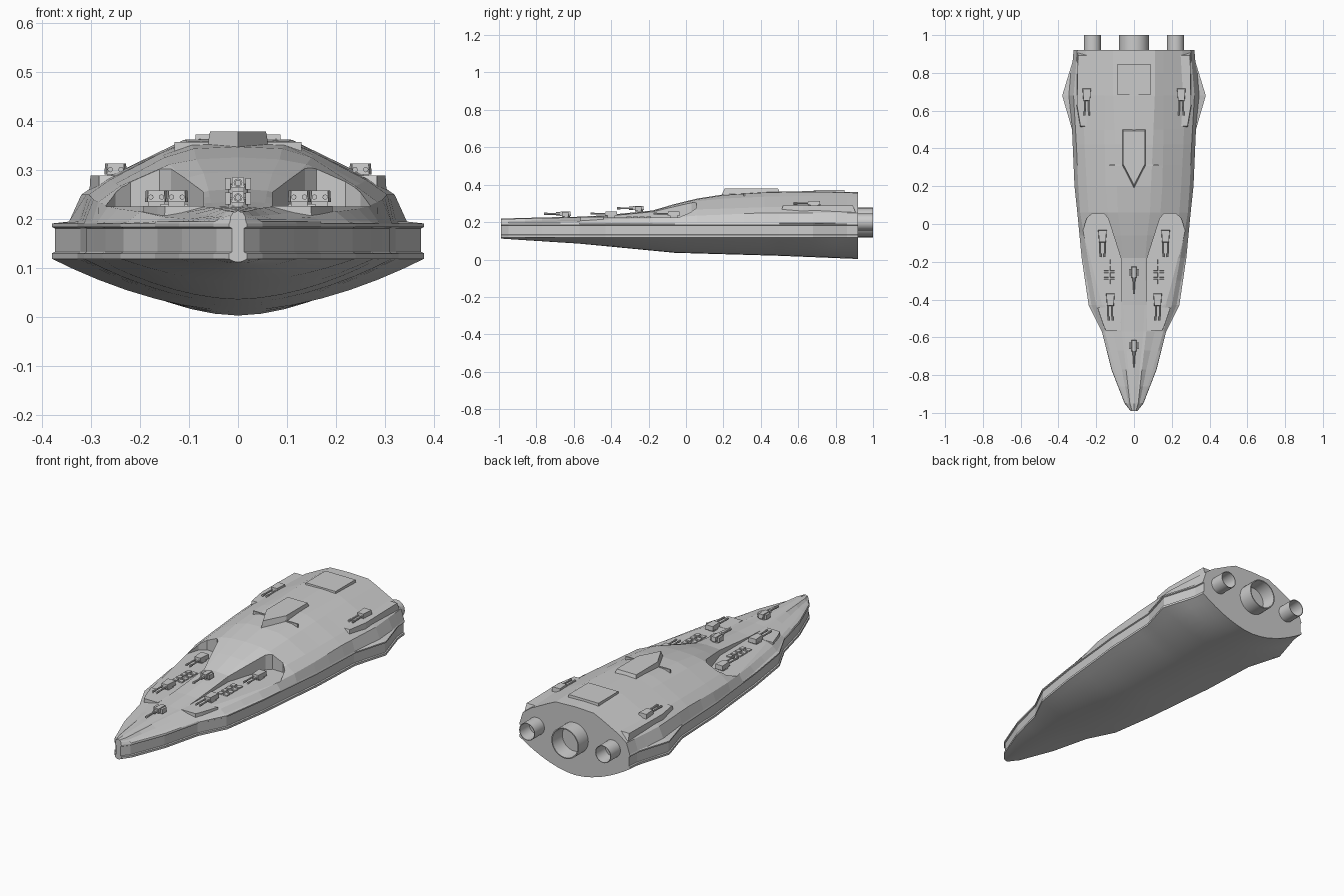
import bpy, bmesh, math
from mathutils import Vector, Matrix

if "Cube" in bpy.data.objects:
    bpy.data.objects.remove(bpy.data.objects["Cube"])


def finish(name, bm):
    bmesh.ops.recalc_face_normals(bm, faces=bm.faces[:])
    me = bpy.data.meshes.new(name)
    bm.to_mesh(me)
    bm.free()
    ob = bpy.data.objects.new(name, me)
    bpy.context.collection.objects.link(ob)
    return ob


def interp(table, y):
    for a, b in zip(table, table[1:]):
        if y <= b[0] + 1e-6:
            t = (y - a[0]) / (b[0] - a[0])
            return [p + (q - p) * t for p, q in zip(a[1:], b[1:])]
    return list(table[-1][1:])


def add_prism(bm, pts, z0, z1, inset=1.0):
    """Vertical prism; the top is scaled towards its centre by inset."""
    cx = sum(p[0] for p in pts) / len(pts)
    cy = sum(p[1] for p in pts) / len(pts)
    lo = [bm.verts.new((x, y, z0)) for x, y in pts]
    hi = [bm.verts.new((cx + (x - cx) * inset, cy + (y - cy) * inset, z1)) for x, y in pts]
    n = len(pts)
    bm.faces.new(lo)
    bm.faces.new(hi)
    for i in range(n):
        bm.faces.new((lo[i], lo[(i + 1) % n], hi[(i + 1) % n], hi[i]))


def rect(x, y, w, l, wf=None):
    """Plan rectangle, front edge width wf."""
    wf = wf or w
    return [(x - wf / 2, y - l / 2), (x + wf / 2, y - l / 2), (x + w / 2, y + l / 2), (x - w / 2, y + l / 2)]


def add_rod(bm, x, y0, y1, z, r, seg=8):
    m = Matrix.Translation((x, (y0 + y1) / 2, z)) @ Matrix.Rotation(math.pi / 2, 4, 'X')
    bmesh.ops.create_cone(bm, cap_ends=True, segments=seg, radius1=r, radius2=r, depth=abs(y1 - y0), matrix=m)


# Hull: plan width of the armour belt, keel line, and upper deck section
belt = [(-.99, .018), (-.95, .05), (-.77, .12), (-.57, .17), (-.43, .24), (-.18, .277), (.06, .3), (.2, .315),
        (.5, .328), (.68, .38), (.86, .325), (.92, .32)]
keel = [(-.99, .112), (-.9, .106), (-.57, .085), (-.06, .036), (.5, .02), (.92, .003)]
# y, outer shoulder x z, inner shoulder x z, hump side x z, top edge x, crest z
deck = [(-.99, .015, .205, .012, .210, .009, .215, .005, .218),
        (-.95, .040, .200, .030, .206, .022, .217, .015, .220),
        (-.77, .100, .200, .065, .208, .042, .222, .030, .225),
        (-.57, .155, .205, .110, .213, .065, .225, .050, .229),
        (-.43, .200, .215, .170, .225, .070, .232, .055, .237),
        (-.18, .245, .221, .205, .237, .080, .252, .060, .262),
        (-.06, .265, .226, .225, .252, .110, .283, .070, .297),
        (.06, .285, .235, .240, .268, .140, .312, .085, .326),
        (.20, .295, .240, .250, .272, .150, .326, .090, .348),
        (.42, .305, .250, .262, .280, .155, .336, .100, .362),
        (.68, .320, .250, .270, .284, .155, .340, .110, .366),
        (.92, .300, .250, .255, .284, .155, .335, .110, .360)]
ys = sorted({r[0] for t in (belt, deck) for r in t} | {-.86, -.67, -.3, .31, .8})


def section(y):
    w, = interp(belt, y)
    zk, = interp(keel, y)
    xs, zs, xi, zi, xh, zh, xt, zc = interp(deck, y)
    half = [(w * t, zk + (.119 - zk) * t ** 1.8) for t in (.15, .3, .45, .6, .75, .88)]
    half += [(w, .119), (w, .130), (w - .006, .133), (w - .006, .181), (w, .184), (w, .191),
             (min(w - .002, xs + .025), .195), (xs, zs), (xi, zi), (xh, zh), (xt, zc - .004)]
    return [(0, zk)] + half + [(0, zc)] + [(-x, z) for x, z in reversed(half)]


bm = bmesh.new()
rings = [[bm.verts.new((x, y, z)) for x, z in section(y)] for y in ys]
n = len(rings[0])
for a, b in zip(rings, rings[1:]):
    for i in range(n):
        f = bm.faces.new((a[i], a[(i + 1) % n], b[(i + 1) % n], b[i]))
        f.smooth = i < 7 or i >= n - 7
bm.faces.new(rings[0])
bm.faces.new(rings[-1])
hull = finish("hull", bm)

# Gun deck recesses with rounded rear arches
bay = [(.07, -.52), (.07, -.18), (.137, .03), (.16, .056), (.22, .056), (.25, .03), (.285, -.08), (.32, -.2), (.32, -.52)]
bm = bmesh.new()
for s in (1, -1):
    add_prism(bm, [(s * x, y) for x, y in bay], .226, .5)
cutter = finish("gun_deck_cutter", bm)
cutter.hide_render = True
mod = hull.modifiers.new("gun_decks", 'BOOLEAN')
mod.operation = 'DIFFERENCE'
mod.solver = 'EXACT'
mod.object = cutter
bpy.context.view_layer.objects.active = hull
bpy.ops.object.modifier_apply(modifier=mod.name)
bpy.data.objects.remove(cutter)

# Raised plates: fore deck, rear shoulders, bridge and rear hatch
bm = bmesh.new()
for s in (1, -1):
    add_prism(bm, [(s * x, y) for x, y in [(.066, -.565), (.15, -.565), (.165, -.53), (.195, -.44), (.066, -.44)]],
              .19, .227, .97)
finish("fore_deck_plates", bm)

bm = bmesh.new()
for s in (1, -1):
    add_prism(bm, [(s * x, y) for x, y in [(.22, .5), (.285, .5), (.305, .62), (.3, .915), (.235, .915)]], .23, .289, .9)
finish("shoulder_plates", bm)

bm = bmesh.new()
add_prism(bm, [(0, .185), (.065, .31), (.065, .51), (-.065, .51), (-.065, .31)], .335, .379, .88)
finish("bridge", bm)

bm = bmesh.new()
for s in (1, -1):
    add_prism(bm, rect(s * .095, .312, .07, .008), .325, .357)
finish("bridge_side_fins", bm)

bm = bmesh.new()
add_prism(bm, rect(0, .765, .18, .17), .34, .373, .96)
finish("rear_hatch", bm)

# Missile cells, two columns of four per side
bm = bmesh.new()
for s in (1, -1):
    for c in range(2):
        for r in range(4):
            add_prism(bm, rect(s * (.114 + .033 * c), -.2 - .035 * r, .026, .028), .22, .231, .85)
finish("missile_cells", bm)


def twin_turret(name, x, y, z):
    bm = bmesh.new()
    add_prism(bm, rect(x, y, .034, .04), z - .02, z + .01)
    add_prism(bm, rect(x, y, .046, .066, .036), z + .008, z + .031, .93)
    for d in (-.011, .011):
        add_rod(bm, x + d, y - .03, y - .105, z + .018, .004)
        add_rod(bm, x + d, y - .09, y - .11, z + .018, .0055)
    finish(name, bm)


for s, side in ((1, "right"), (-1, "left")):
    twin_turret("mid_turret_" + side, s * .167, -.065, .227)
    twin_turret("fore_turret_" + side, s * .125, -.4, .227)
    twin_turret("aft_turret_" + side, s * .25, .685, .283)


# Centreline heavy guns
def heavy_gun(name, y, z):
    bm = bmesh.new()
    bmesh.ops.create_cone(bm, cap_ends=True, segments=12, radius1=.02, radius2=.02, depth=.03,
                          matrix=Matrix.Translation((0, y, z)))
    add_prism(bm, rect(0, y - .005, .026, .06), z + .008, z + .03, .9)
    add_prism(bm, rect(0, y, .05, .014), z + .008, z + .018)
    for d in (-.021, .021):
        add_prism(bm, rect(d, y - .005, .011, .034), z + .004, z + .028)
    add_rod(bm, 0, y - .03, y - .115, z + .018, .005)
    add_rod(bm, 0, y - .03, y - .055, z + .018, .009)
    add_rod(bm, 0, y - .1, y - .12, z + .018, .0065)
    finish(name, bm)


heavy_gun("bow_gun", -.64, .226)
heavy_gun("centre_gun", -.25, .256)


# Engine nozzles: hollow tubes
def nozzle(name, x, z, r, seg=32):
    bm = bmesh.new()
    prof = [(r, .88), (r, 1.0), (r * .93, 1.0), (r * .86, .925)]
    rows = [[bm.verts.new((x + q * math.cos(2 * math.pi * i / seg), y, z + q * math.sin(2 * math.pi * i / seg)))
             for i in range(seg)] for q, y in prof]
    for a, b in zip(rows, rows[1:]):
        for i in range(seg):
            bm.faces.new((a[i], a[(i + 1) % seg], b[(i + 1) % seg], b[i]))
    bm.faces.new(rows[0])
    bm.faces.new(rows[-1])
    ob = finish(name, bm)
    bpy.ops.object.select_all(action='DESELECT')
    ob.select_set(True)
    bpy.context.view_layer.objects.active = ob
    bpy.ops.object.shade_smooth_by_angle(angle=math.radians(35))


nozzle("main_engine", 0, .198, .079)
nozzle("right_engine", .22, .2, .045)
nozzle("left_engine", -.22, .2, .045)
